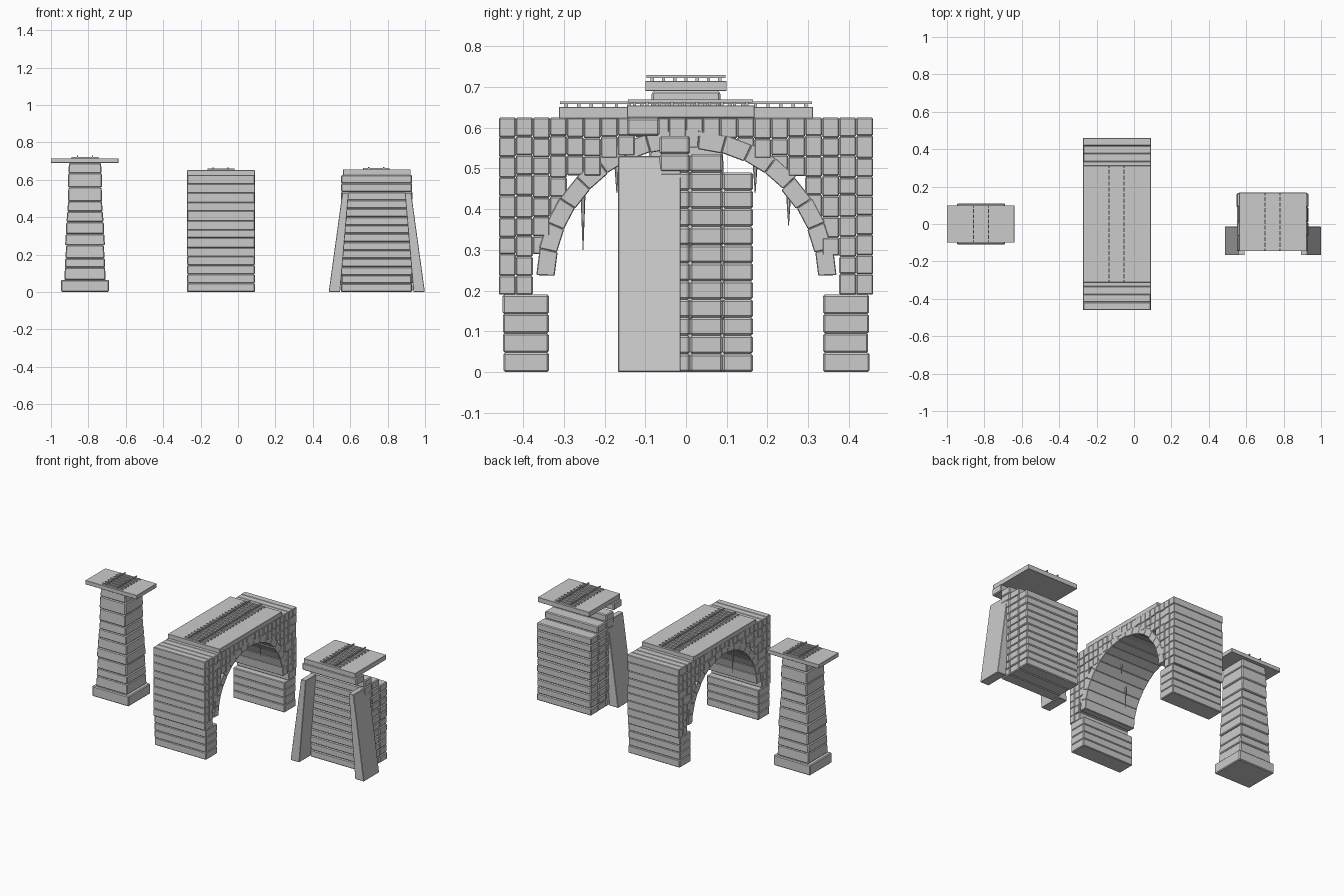
import bpy, bmesh, math, random
from mathutils import Vector

if "Cube" in bpy.data.objects:
    bpy.data.objects.remove(bpy.data.objects["Cube"])

random.seed(4)


def prism(bm, bottom, top):
    """Closed hexahedron from two matching four-point loops."""
    a = [bm.verts.new(p) for p in bottom]
    b = [bm.verts.new(p) for p in top]
    bm.faces.new(a[::-1])
    bm.faces.new(b)
    for i in range(4):
        j = (i + 1) % 4
        bm.faces.new((a[i], a[j], b[j], b[i]))


def rect(x0, x1, y0, y1, z):
    return [(x0, y0, z), (x1, y0, z), (x1, y1, z), (x0, y1, z)]


def box(bm, x0, x1, y0, y1, z0, z1):
    prism(bm, rect(x0, x1, y0, y1, z0), rect(x0, x1, y0, y1, z1))


def finish(name, bm, bevel=0.0):
    bmesh.ops.recalc_face_normals(bm, faces=bm.faces)
    me = bpy.data.meshes.new(name)
    bm.to_mesh(me)
    bm.free()
    ob = bpy.data.objects.new(name, me)
    bpy.context.collection.objects.link(ob)
    if bevel:
        mod = ob.modifiers.new("worn_edges", 'BEVEL')
        mod.width = bevel
        mod.segments = 1
    return ob


def slab(name, *dims):
    bm = bmesh.new()
    box(bm, *dims)
    return finish(name, bm, 0.001)


def track(name, cx, y0, y1, z, n):
    # Cross ties with two rails on top
    bm = bmesh.new()
    for i in range(n):
        y = y0 + (y1 - y0) * (i + 0.5) / n
        box(bm, cx - 0.072, cx + 0.072, y - 0.004, y + 0.004, z - 0.001, z + 0.008)
    for x in (cx - 0.04, cx + 0.04):
        box(bm, x - 0.003, x + 0.003, y0, y1, z + 0.007, z + 0.014)
    finish(name, bm)


def jit(a):
    return random.uniform(-a, a)


# ---- Pier ----
PX = -0.818
bm = bmesh.new()
box(bm, PX - 0.128, PX + 0.128, -0.11, 0.11, 0, 0.065)
levels = [0.065, 0.13, 0.18, 0.25, 0.31, 0.375, 0.43, 0.485, 0.56, 0.635, 0.69]
for z0, z1 in zip(levels, levels[1:]):
    t = (z0 - 0.065) / 0.57
    w = 0.112 - 0.025 * t + jit(0.003)
    d = 0.100 - 0.012 * t + jit(0.002)
    prism(bm, rect(PX - w, PX + w, -d, d, z0),
          rect(PX - w + 0.003, PX + w - 0.003, -d + 0.003, d - 0.003, z1))
finish("pier_stones", bm, 0.005)
slab("pier_deck", -1.0, -0.64, -0.1, 0.1, 0.69, 0.715)
track("pier_track", PX, -0.097, 0.097, 0.715, 7)

# ---- Arch ----
AX0, AX1, CZ, R0, R1 = -0.272, 0.09, 0.225, 0.325, 0.37
bm = bmesh.new()
for s in (-1, 1):
    # Legs
    for i in range(4):
        ya, yb = sorted((s * 0.337, s * (0.449 + jit(0.002))))
        box(bm, AX0, AX1, ya, yb, i * 0.0475, (i + 1) * 0.0475)
finish("arch_legs", bm, 0.004)

bm = bmesh.new()
# Ring of wedge stones
N = 17
for i in range(N):
    a0, a1 = (math.radians(2 + 176 * k / N) for k in (i, i + 1))
    o = jit(0.003)
    pts = [(math.cos(a) * r, CZ + math.sin(a) * r)
           for a, r in ((a0, R0 + o), (a0, R1 + o), (a1, R1 + o), (a1, R0 + o))]
    prism(bm, [(AX0, *p) for p in pts], [(AX1, *p) for p in pts])
finish("arch_ring", bm, 0.002)

bm = bmesh.new()
# Wall stones between the ring and the top
rows, cols = 9, 22
h, w = (0.625 - 0.19) / rows, 0.92 / cols
for c in range(cols):
    y = -0.46 + c * w
    zs = [0.19] + [0.19 + h * k + jit(0.005) for k in range(1, rows)] + [0.625]
    for z0, z1 in zip(zs, zs[1:]):
        if math.hypot(y + w / 2, (z0 + z1) / 2 - CZ) > 0.36:
            box(bm, AX0 + jit(0.002), AX1 + jit(0.002), y, y + w, z0, z1)
finish("arch_wall_stones", bm, 0.003)
slab("arch_deck", AX0, AX1, -0.312, 0.312, 0.623, 0.651)
track("arch_track", -0.092, -0.31, 0.31, 0.651, 20)

# Drip spikes under the vault
bm = bmesh.new()
for x, y, z0, z1 in ((-0.15, -0.253, 0.3, 0.435), (-0.02, 0.252, 0.36, 0.435),
                     (-0.05, -0.17, 0.44, 0.51), (-0.17, 0.17, 0.44, 0.51)):
    ret = bmesh.ops.create_cone(bm, cap_ends=True, segments=6, radius1=0.001,
                                radius2=0.006, depth=z1 - z0)
    bmesh.ops.translate(bm, verts=ret["verts"], vec=Vector((x, y, (z0 + z1) / 2)))
finish("vault_drips", bm)

# ---- Abutment: columns of courses stepping up toward the front ----
BX0, BX1, H = 0.552, 0.93, 0.0446
bm = bmesh.new()
for y0, y1, first, last in ((0.09, 0.165, 0, 11), (0.01, 0.09, 0, 12),
                            (-0.065, 0.01, 0, 13), (-0.145, -0.065, 13, 14)):
    for i in range(first, last):
        e = jit(0.003)
        box(bm, BX0 - e, BX1 + e, y0, y1, i * H, (i + 1) * H)
finish("abutment_stones", bm, 0.005)

# Leaning side wings
bm = bmesh.new()
for s in (-1, 1):
    def wing(z, inner, outer):
        xa, xb = sorted((0.742 + s * inner, 0.742 + s * outer))
        return rect(xa, xb, -0.167, -0.013, z)
    prism(bm, wing(0, 0.196, 0.257), wing(0.53, 0.15, 0.184))
finish("abutment_wings", bm, 0.002)
slab("abutment_deck", 0.562, 0.922, -0.145, 0.168, 0.625, 0.655)
track("abutment_track", 0.739, -0.142, 0.165, 0.655, 10)
